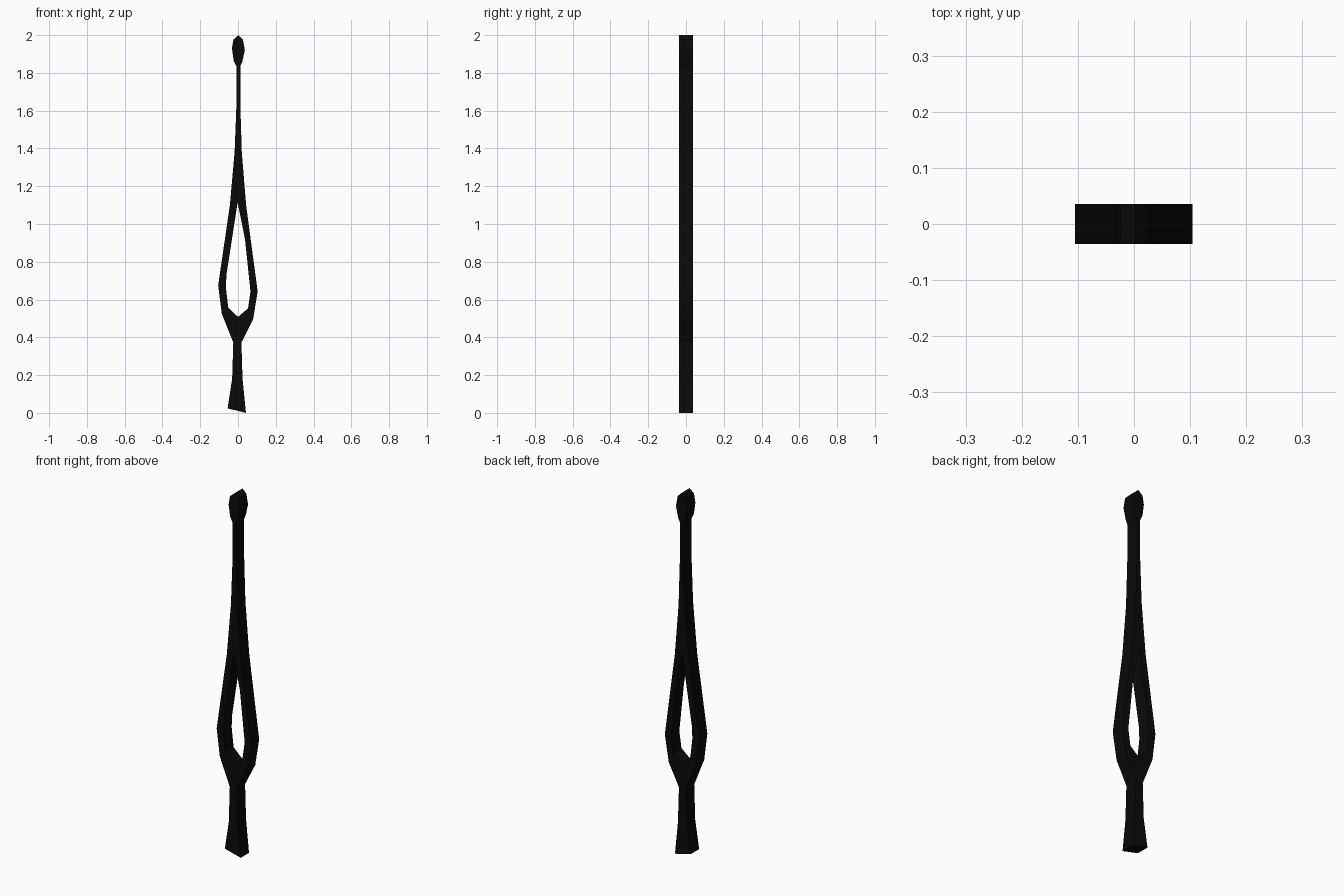
import bpy, math

if "Cube" in bpy.data.objects:
    bpy.data.objects.remove(bpy.data.objects["Cube"])

HALF_DEPTH = 0.036

black = bpy.data.materials.new("near_black")
black.diffuse_color = (0.003, 0.003, 0.003, 1)
black.use_nodes = True
black.node_tree.nodes["Principled BSDF"].inputs["Base Color"].default_value = black.diffuse_color


def flat_part(name, *loops):
    """Extrude closed x/z outlines (first is the outside, others are holes)."""
    cu = bpy.data.curves.new(name, 'CURVE')
    cu.dimensions = '2D'
    cu.fill_mode = 'BOTH'
    cu.extrude = HALF_DEPTH
    for pts in loops:
        sp = cu.splines.new('POLY')
        sp.points.add(len(pts) - 1)
        for p, (x, z) in zip(sp.points, pts):
            p.co = (x, z, 0, 1)
        sp.use_cyclic_u = True
    cu.materials.append(black)
    ob = bpy.data.objects.new(name, cu)
    bpy.context.collection.objects.link(ob)
    ob.rotation_euler.x = math.pi / 2
    bpy.ops.object.select_all(action='DESELECT')
    ob.select_set(True)
    bpy.context.view_layer.objects.active = ob
    bpy.ops.object.convert(target='MESH')
    bpy.ops.object.transform_apply(location=False, rotation=True, scale=False)
    bpy.ops.object.shade_flat()
    return ob


# Foot, open eye and tapering neck in one piece
left = [(-0.055, 0.024), (-0.031, 0.18), (-0.025, 0.373), (-0.086, 0.526),
        (-0.105, 0.675), (-0.043, 1.10), (-0.018, 1.38), (-0.008, 1.64), (-0.008, 1.84)]
right = [(0.012, 1.84), (0.012, 1.64), (0.02, 1.38), (0.043, 1.10),
         (0.104, 0.643), (0.08, 0.495), (0.018, 0.373), (0.024, 0.18), (0.042, 0.0)]
eye = [(-0.002, 1.114), (-0.061, 0.733), (-0.064, 0.665), (-0.052, 0.558),
       (0.0, 0.508), (0.053, 0.553), (0.066, 0.643), (0.037, 0.92)]
flat_part("body", left + right, eye)

# Small faceted knob on top
knob = [(-0.008, 1.835), (-0.023, 1.865), (-0.032, 1.93), (-0.024, 1.977),
        (0.003, 2.0), (0.026, 1.977), (0.036, 1.92), (0.023, 1.86), (0.012, 1.835)]
flat_part("knob", knob)
